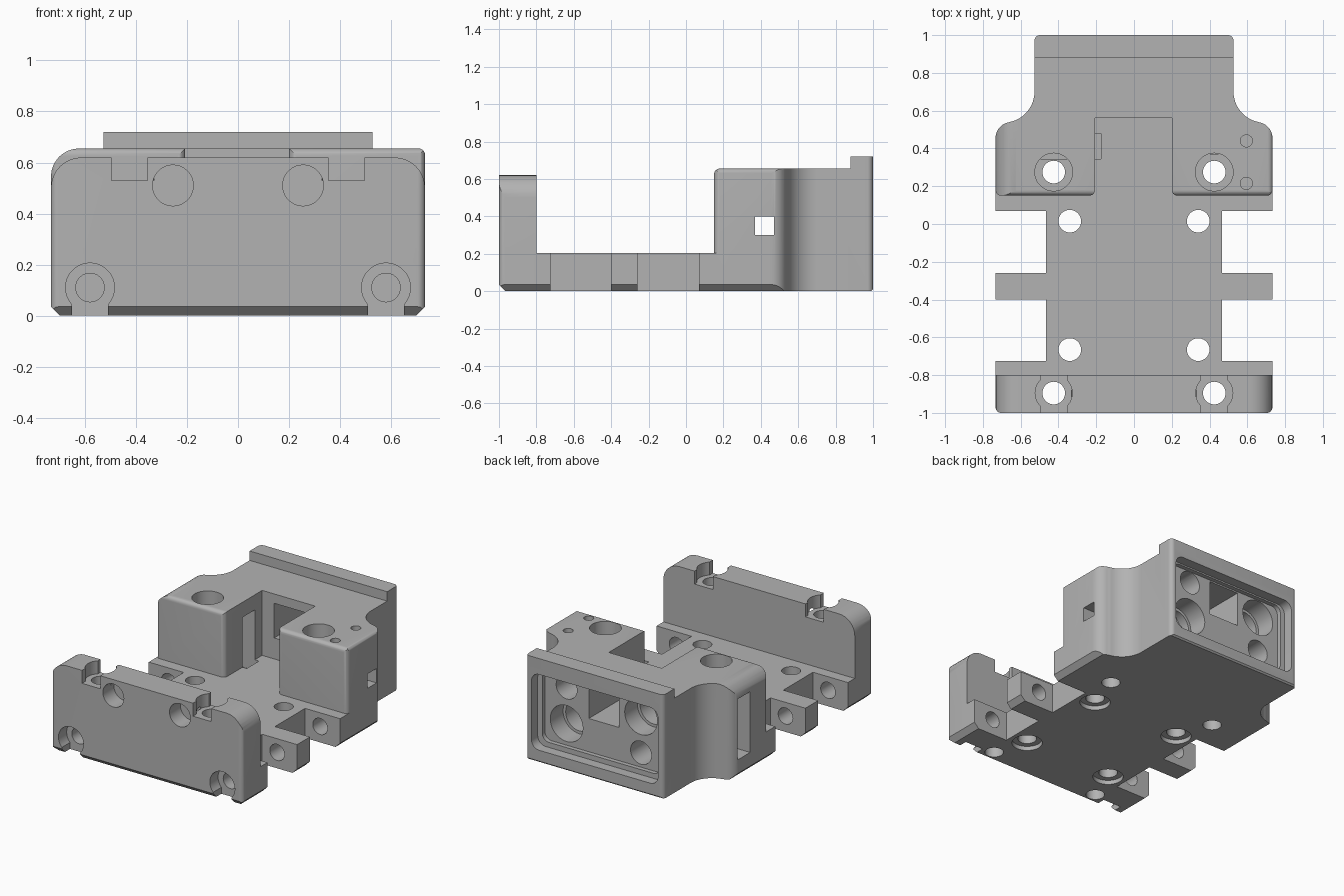
import bpy, bmesh, math
from mathutils import Vector

if "Cube" in bpy.data.objects:
    bpy.data.objects.remove(bpy.data.objects["Cube"])

W = 0.733
mat = bpy.data.materials.new("plain grey")
mat.diffuse_color = (0.45, 0.45, 0.45, 1)
mat.use_nodes = True
mat.node_tree.nodes["Principled BSDF"].inputs["Base Color"].default_value = mat.diffuse_color


def prism(name, pts, lo, hi, axis='z'):
    """Extrude a 2D profile along an axis."""
    place = {'z': lambda a, b, t: (a, b, t), 'y': lambda a, b, t: (a, t, b),
             'x': lambda a, b, t: (t, a, b)}[axis]
    bm = bmesh.new()
    bot = [bm.verts.new(place(a, b, lo)) for a, b in pts]
    top = [bm.verts.new(place(a, b, hi)) for a, b in pts]
    n = len(pts)
    bm.faces.new(bot)
    bm.faces.new(top)
    for i in range(n):
        j = (i + 1) % n
        bm.faces.new((bot[i], bot[j], top[j], top[i]))
    bmesh.ops.recalc_face_normals(bm, faces=bm.faces)
    me = bpy.data.meshes.new(name)
    bm.to_mesh(me)
    bm.free()
    ob = bpy.data.objects.new(name, me)
    bpy.context.collection.objects.link(ob)
    me.materials.append(mat)
    return ob


def rect(a0, a1, b0, b1):
    return [(a0, b0), (a1, b0), (a1, b1), (a0, b1)]


def arc(cx, cy, r, d0, d1, n=8):
    return [(cx + r * math.cos(math.radians(d0 + (d1 - d0) * i / n)),
             cy + r * math.sin(math.radians(d0 + (d1 - d0) * i / n))) for i in range(n + 1)]


def disc(cx, cy, r, n=36):
    return arc(cx, cy, r, 0, 360, n)[:-1]


def round_rect(a0, a1, b0, b1, r):
    return (arc(a1 - r, b1 - r, r, 0, 90) + arc(a0 + r, b1 - r, r, 90, 180)
            + arc(a0 + r, b0 + r, r, 180, 270) + arc(a1 - r, b0 + r, r, 270, 360))


def mirrored(pts):
    return pts + [(-a, b) for a, b in reversed(pts)]


def combine(tool, op):
    m = body.modifiers.new("bool", 'BOOLEAN')
    m.operation, m.object, m.solver = op, tool, 'EXACT'
    bpy.context.view_layer.objects.active = body
    bpy.ops.object.modifier_apply(modifier=m.name)
    bpy.data.objects.remove(tool, do_unlink=True)


def add(*args):
    combine(prism("extra", *args), 'UNION')


def cut(*args):
    combine(prism("cutter", *args), 'DIFFERENCE')


def fillet(a, b, sa, sb, r, lo, hi, axis):
    """Round an outer corner at (a, b) that points towards (sa, sb)."""
    e = 0.02
    pts = [(a + sa * e, b + sb * e), (a + sa * e, b - sb * r)]
    pts += [(a - sa * r + sa * x, b - sb * r + sb * y) for x, y in arc(0, 0, r, 0, 90)]
    pts.append((a - sa * r, b + sb * e))
    cut(pts, lo, hi, axis)


# base plate with side tabs
half = [(W, -1), (W, -0.725), (0.465, -0.725), (0.465, -0.4), (W, -0.4), (W, -0.26),
        (0.465, -0.26), (0.465, 0.07), (W, 0.07), (W, 0.3)]
body = prism("mount_body", mirrored(half), 0, 0.205)

# front wall with rounded top corners
add(mirrored([(W, 0.05)] + arc(W - 0.12, 0.50, 0.12, 0, 90)), -1, -0.8, 'y')

# rear block with concave neck, and its top lip
neck = ([(W, 0.15)] + arc(W - 0.085, 0.455, 0.085, 0, 80)
        + arc(0.69, 0.70, 0.163, 260, 180, 12) + [(0.527, 1)])
add(mirrored(neck), 0, 0.655)
add(rect(-0.527, 0.527, 0.88, 1), 0.5, 0.72)

# outer roundings
for s in (-1, 1):
    fillet(s * W, -1, s, -1, 0.03, -0.1, 0.8, 'z')
    fillet(s * 0.527, 1, s, 1, 0.03, -0.1, 0.8, 'z')
    fillet(s * W, 0.15, s, -1, 0.03, 0.205, 0.8, 'z')
fillet(0.15, 0.655, -1, 1, 0.03, -0.8, 0.8, 'x')
fillet(-W, 0.655, -1, 1, 0.11, 0.1, 0.8, 'y')
fillet(W, 0.655, 1, 1, 0.025, 0.1, 0.8, 'y')

# bottom chamfers
for s in (-1, 1):
    cut([(s * (W - 0.045), -0.01), (s * (W + 0.02), -0.01), (s * (W + 0.02), 0.055)], -1.1, 0.7, 'y')
cut([(-0.955, -0.01), (-1.02, -0.01), (-1.02, 0.055)], -0.9, 0.9, 'x')
cut([(0.98, -0.01), (1.02, -0.01), (1.02, 0.03)], -0.9, 0.9, 'x')

# central channel with rounded mouth
cut([(0.23, 0.1)] + arc(0.23, 0.18, 0.03, 270, 180, 6) + [(0.2, 0.56), (-0.207, 0.56)]
    + arc(-0.237, 0.18, 0.03, 0, -90, 6) + [(-0.237, 0.1)], 0.205, 0.9)

# rear recess, window into the channel
cut(round_rect(-0.485, 0.485, 0.085, 0.61, 0.06), 0.93, 1.1, 'y')
cut(round_rect(-0.45, 0.45, 0.12, 0.6, 0.05), 0.90, 1.1, 'y')
cut(rect(-0.115, 0.115, 0.35, 0.59), 0.5, 1.1, 'y')

# rear sockets: large ones stepped, small ones plain
for s in (-1, 1):
    cut(disc(s * 0.285, 0.37 - s * 0.10, 0.125), 0.76, 0.95, 'y')
    cut(disc(s * 0.285, 0.37 - s * 0.10, 0.105), 0.60, 0.95, 'y')
    cut(disc(s * 0.285, 0.37 + s * 0.15, 0.08), 0.65, 0.95, 'y')

# side openings into the channel
cut(rect(0.37, 0.47, 0.30, 0.40), 0.1, 0.9, 'x')
cut(rect(0.345, 0.48, 0.13, 0.55), -0.9, -0.175, 'x')

for s in (-1, 1):
    # vertical bolt holes in the rear block and front wall
    cut(disc(s * 0.425, 0.275, 0.06), -0.1, 0.9)
    cut(disc(s * 0.425, 0.275, 0.10), 0.40, 0.9)
    cut(disc(s * 0.425, -0.895, 0.06), -0.1, 0.9)
    cut(disc(s * 0.425, -0.895, 0.098), 0.53, 0.9)
    cut(rect(s * 0.425 - 0.07, s * 0.425 + 0.07, -1.1, -0.7), 0.53, 0.9)
    # countersunk base holes
    for y in (0.015, -0.665):
        cut(disc(s * 0.34, y, 0.06), -0.1, 0.3)
        cut(disc(s * 0.34, y, 0.098), -0.1, 0.03)
    # blind sockets in the front wall
    cut(disc(s * 0.255, 0.51, 0.08), -1.1, -0.88, 'y')
    # long rod bores through the tabs, with open seats at the front
    cut(disc(s * 0.58, 0.11, 0.056), -1.1, 0.33, 'y')
    cut(disc(s * 0.58, 0.11, 0.096), -1.1, -0.91, 'y')
    cut(rect(s * 0.58 - 0.07, s * 0.58 + 0.07, -0.1, 0.11), -1.1, -0.91, 'y')

# small pin holes on one side
for y in (0.44, 0.215):
    cut(disc(0.595, y, 0.032, 24), 0.45, 0.9)

bpy.ops.object.select_all(action='DESELECT')
body.select_set(True)
bpy.context.view_layer.objects.active = body
bpy.ops.object.shade_smooth_by_angle(angle=math.radians(30))
